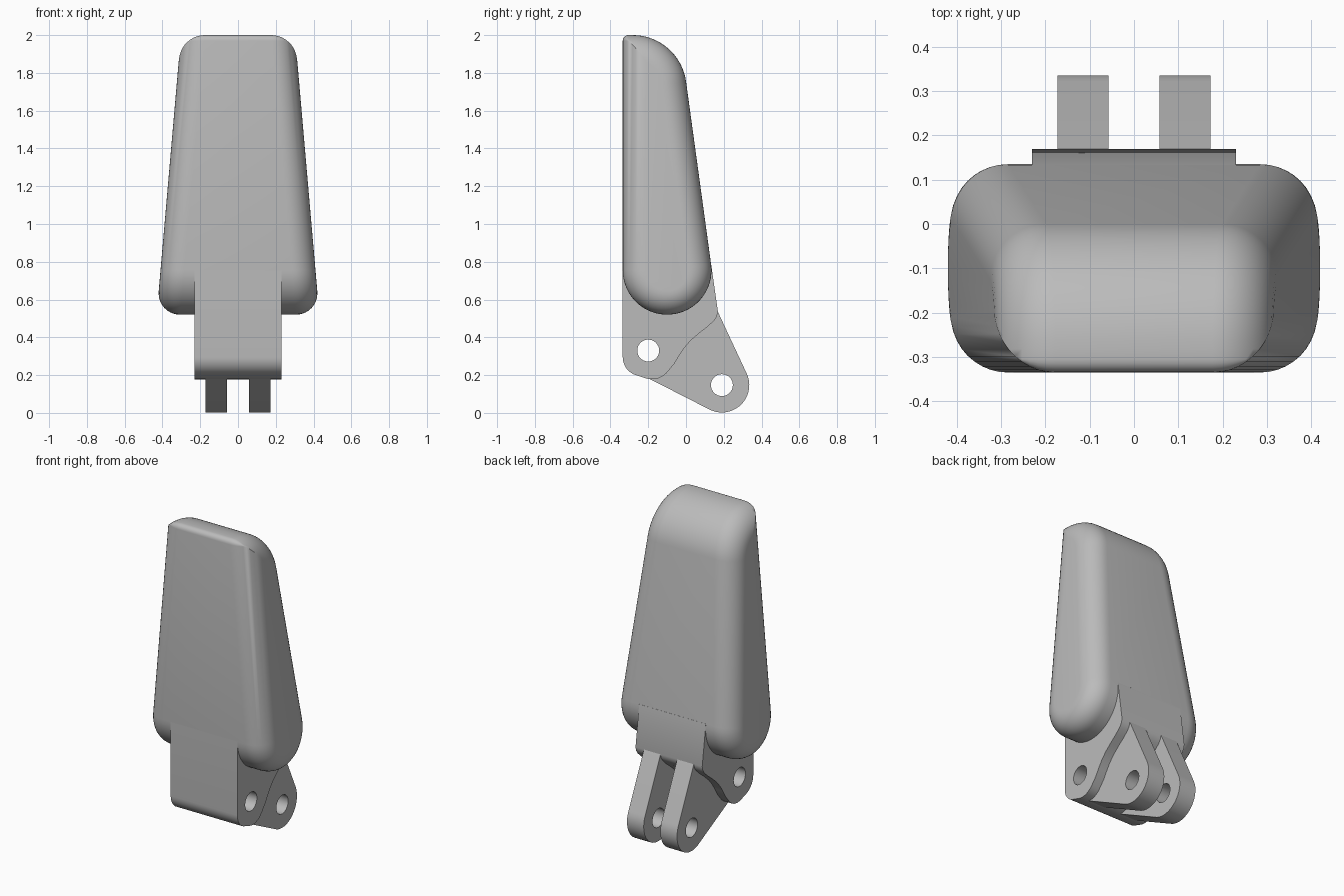
import bpy, bmesh
from math import sin, cos, acos, pi, radians, sqrt
from mathutils import Matrix

if "Cube" in bpy.data.objects:
    bpy.data.objects.remove(bpy.data.objects["Cube"])

grey = bpy.data.materials.new("light grey")
grey.use_nodes = True
COLOUR = (0.5, 0.5, 0.5, 1)
grey.diffuse_color = COLOUR
grey.node_tree.nodes["Principled BSDF"].inputs["Base Color"].default_value = COLOUR

FRONT, TILT, ROUND = -0.335, radians(8), 0.125


def arc(cy, cz, r, a0, a1, n):
    return [(cy + r * cos(a0 + (a1 - a0) * i / n), cz + r * sin(a0 + (a1 - a0) * i / n))
            for i in range(n + 1)]


def finish(ob, angle=30):
    ob.data.materials.clear()
    ob.data.materials.append(grey)
    bpy.ops.object.select_all(action='DESELECT')
    ob.select_set(True)
    bpy.context.view_layer.objects.active = ob
    bpy.ops.object.shade_smooth_by_angle(angle=radians(angle))


# Side outline of the finger body, shrunk inwards by d
def body_outline(d):
    front = FRONT + d
    pts = arc(-0.1, 0.755, 0.235 - d, -pi, TILT, 30)
    cy, cz, r = -0.282, 1.715, 0.285 - d
    fillet = max(0.03 - d, 0)
    end = acos(max(0, (front + fillet - cy) / r))
    pts += arc(cy, cz, r, TILT, end, 18)
    top = cz + r * sin(end)
    return pts + arc(front + fillet, top - fillet, fillet, pi / 2, pi, 5)


# Tapered body: rings swept round the long edges from one side to the other
def half_width(z):
    return 0.422 - 0.087 * (z - 0.62)


bm = bmesh.new()
STEPS = 10
rings = []
for side in (1, -1):
    for i in range(STEPS + 1):
        a = (i if side > 0 else STEPS - i) * pi / 2 / STEPS
        ring = []
        for y, z in body_outline(ROUND * (1 - cos(pi / 2 - a))):
            x = half_width(z) - ROUND * (1 - cos(a))
            ring.append(bm.verts.new((side * x, y, z)))
        rings.append(ring)
n = len(rings[0])
for lower, upper in zip(rings, rings[1:]):
    for j in range(n):
        k = (j + 1) % n
        bm.faces.new((lower[j], lower[k], upper[k], upper[j]))
bm.faces.new(rings[0])
bm.faces.new(rings[-1])
bmesh.ops.remove_doubles(bm, verts=bm.verts, dist=0.0005)
bmesh.ops.recalc_face_normals(bm, faces=bm.faces)
mesh = bpy.data.meshes.new("finger_body")
bm.to_mesh(mesh)
bm.free()
body = bpy.data.objects.new("finger_body", mesh)
bpy.context.collection.objects.link(body)
finish(body)


# Plate with a round hole, standing in the side plane and centred on x
def plate(name, outline, hole, x, thickness):
    curve = bpy.data.curves.new(name, 'CURVE')
    curve.dimensions = '2D'
    curve.fill_mode = 'BOTH'
    curve.extrude = thickness / 2
    for pts in (outline, arc(*hole, 0.058, 0, 2 * pi, 32)[:-1]):
        spline = curve.splines.new('POLY')
        spline.points.add(len(pts) - 1)
        for point, (y, z) in zip(spline.points, pts):
            point.co = (y, z, 0, 1)
        spline.use_cyclic_u = True
    ob = bpy.data.objects.new(name, curve)
    bpy.context.collection.objects.link(ob)
    bpy.ops.object.select_all(action='DESELECT')
    ob.select_set(True)
    bpy.context.view_layer.objects.active = ob
    bpy.ops.object.convert(target='MESH')
    ob = bpy.context.view_layer.objects.active
    ob.data.transform(Matrix(((0, 0, 1, x), (1, 0, 0, 0), (0, 1, 0, 0), (0, 0, 0, 1))))
    bm = bmesh.new()
    bm.from_mesh(ob.data)
    bmesh.ops.remove_doubles(bm, verts=bm.verts, dist=0.0005)
    bmesh.ops.recalc_face_normals(bm, faces=bm.faces)
    bm.to_mesh(ob.data)
    bm.free()
    finish(ob)


# Hinge block: rounded front toe, hollow curve at the back, sloping up into the body
block = [(FRONT, 0.755)]
block += arc(-0.235, 0.295, 0.1, pi, pi * 1.36, 8)
block += arc(-0.18, 0.285, 0.107, pi * 1.4, pi * 1.8, 8)
block += [(-0.062, 0.26), (-0.035, 0.305), (-0.01, 0.343), (0.025, 0.383), (0.07, 0.422),
          (0.115, 0.457), (0.148, 0.488), (0.163, 0.51), (0.169, 0.535), (0.133, 0.788), (0, 0.9)]
plate("hinge_block", block, (-0.2, 0.33), 0, 0.46)

# Pair of pivot prongs
prong = [(0.06, 0.5), (-0.1, 0.32), (-0.12, 0.25), (-0.195, 0.181)]
prong += arc(0.19, 0.147, 0.145, radians(-114), radians(25), 18)
prong += [(0.169, 0.535)]
for side, label in ((1, "left"), (-1, "right")):
    plate(label + "_prong", prong, (0.19, 0.147), side * 0.115, 0.115)
